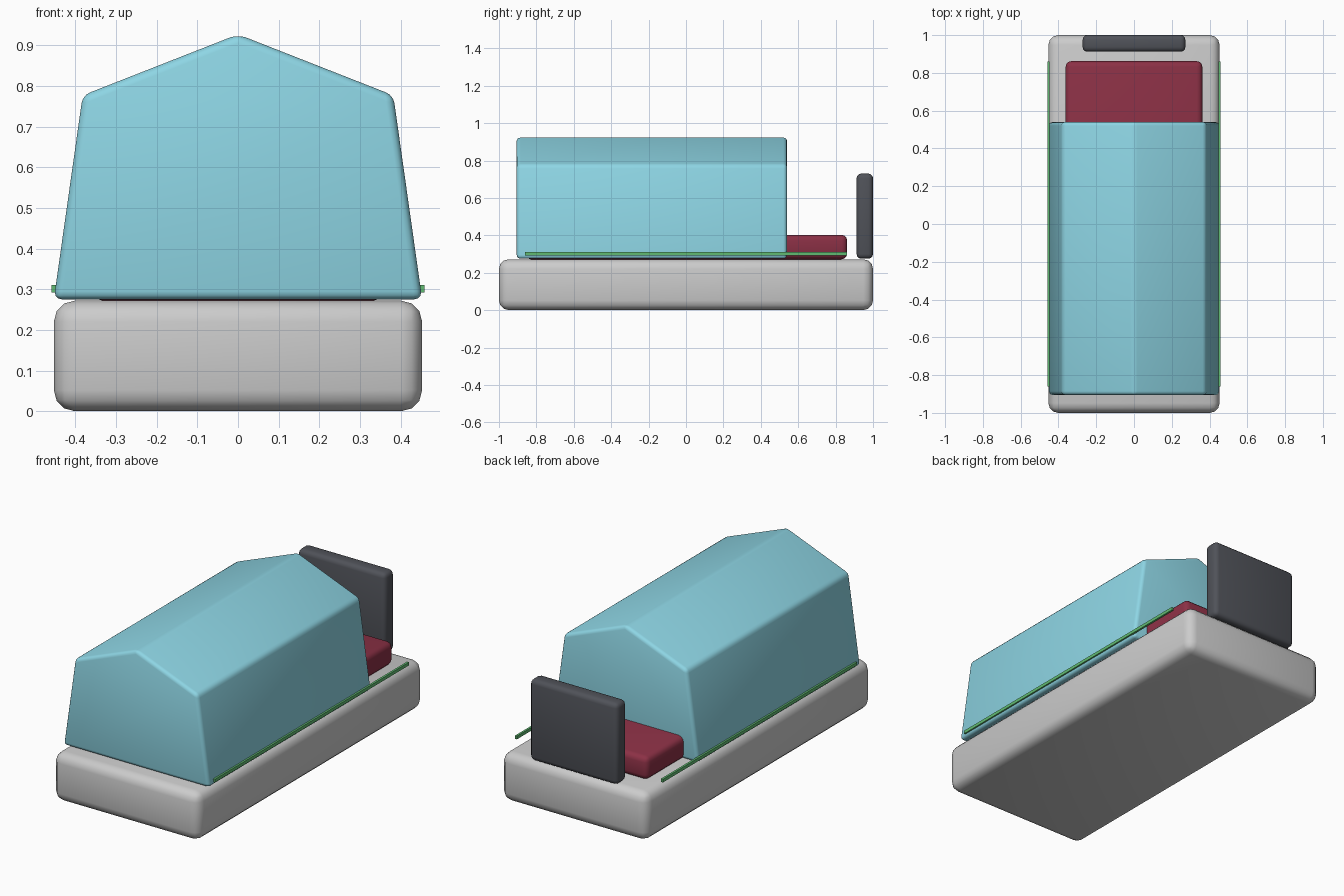
import bpy, bmesh

if "Cube" in bpy.data.objects:
    bpy.data.objects.remove(bpy.data.objects["Cube"])


def finish(obj, bevel, segments, color=None):
    """Bevel, smooth by angle and colour one part."""
    if bevel:
        mod = obj.modifiers.new("bevel", 'BEVEL')
        mod.width = bevel
        mod.segments = segments
        mod.limit_method = 'ANGLE'
        mod.angle_limit = 0.3
    if color:
        mat = bpy.data.materials.new(obj.name + "_material")
        mat.diffuse_color = (*color, 1)
        mat.use_nodes = True
        mat.node_tree.nodes["Principled BSDF"].inputs["Base Color"].default_value = mat.diffuse_color
        obj.data.materials.append(mat)
    bpy.ops.object.select_all(action='DESELECT')
    obj.select_set(True)
    bpy.context.view_layer.objects.active = obj
    if bevel:
        bpy.ops.object.modifier_apply(modifier="bevel")
    bpy.ops.object.shade_smooth_by_angle(angle=0.6)
    return obj


def box(name, lo, hi, bevel=0, segments=2, color=None):
    """Box between two opposite corners."""
    bpy.ops.mesh.primitive_cube_add(size=1)
    obj = bpy.context.object
    obj.name = name
    for v in obj.data.vertices:
        v.co = [(a + b) / 2 + c * (b - a) for a, b, c in zip(lo, hi, v.co)]
    return finish(obj, bevel, segments, color)


def prism(name, profile, y0, y1, bevel, segments, color):
    """Extrude an x-z profile along y."""
    bm = bmesh.new()
    face = bm.faces.new([bm.verts.new((x, y0, z)) for x, z in profile])
    ext = bmesh.ops.extrude_face_region(bm, geom=[face])
    verts = [g for g in ext["geom"] if isinstance(g, bmesh.types.BMVert)]
    bmesh.ops.translate(bm, verts=verts, vec=(0, y1 - y0, 0))
    bmesh.ops.recalc_face_normals(bm, faces=bm.faces)
    mesh = bpy.data.meshes.new(name)
    bm.to_mesh(mesh)
    bm.free()
    obj = bpy.data.objects.new(name, mesh)
    bpy.context.collection.objects.link(obj)
    return finish(obj, bevel, segments, color)


# Base plinth
box("base", (-0.453, -1, 0), (0.453, 1, 0.272), 0.052, 3, (0.6, 0.6, 0.62))

# Mattress, running under the canopy
box("mattress", (-0.362, -0.86, 0.272), (0.362, 0.862, 0.402), 0.03, 3, (0.26, 0.03, 0.06))

# Gabled canopy
half = [(0.453, 0.275), (0.382, 0.777)]
profile = half + [(0, 0.927)] + [(-x, z) for x, z in reversed(half)]
prism("canopy", profile, -0.905, 0.54, 0.02, 3, (0.27, 0.67, 0.78))

# Control panel at the head end
box("control_panel", (-0.272, 0.912, 0.275), (0.272, 1, 0.73), 0.025, 3, (0.08, 0.085, 0.1))

# Side seal strips
for side, x in (("left", -0.4525), ("right", 0.4525)):
    box(side + "_rail", (x - 0.006, -0.86, 0.292), (x + 0.006, 0.86, 0.31),
        color=(0.12, 0.5, 0.17))
